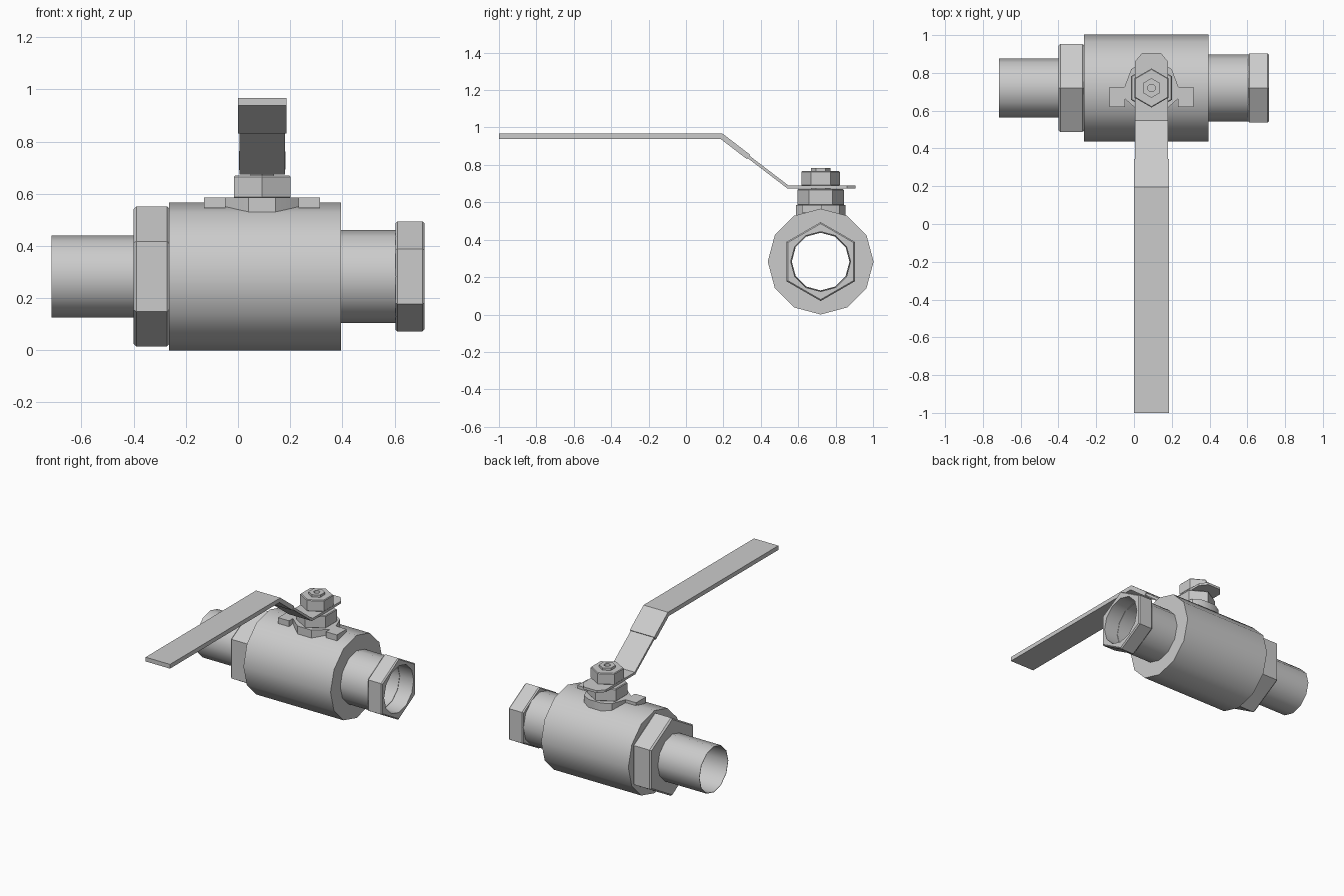
import bpy, bmesh, math
from mathutils import Vector

if "Cube" in bpy.data.objects:
    bpy.data.objects.remove(bpy.data.objects["Cube"])

CY, CZ = 0.72, 0.283      # pipe axis
SX = 0.0925               # stem centre in x
C30 = math.cos(math.pi / 6)


def finish(name, bm):
    bmesh.ops.recalc_face_normals(bm, faces=bm.faces[:])
    me = bpy.data.meshes.new(name)
    bm.to_mesh(me)
    bm.free()
    ob = bpy.data.objects.new(name, me)
    bpy.context.collection.objects.link(ob)
    return ob


def tube(name, axis, rings):
    """Closed hollow ring; each station is (position, radius, hexagonal?)."""
    bm = bmesh.new()
    loops = []
    for p, r, hexa in rings:
        loop = []
        for k in range(12):
            a = k * math.pi / 6
            q = r * C30 if hexa and k % 2 else r
            s, c = q * math.sin(a), q * math.cos(a)
            co = (p, CY + s, CZ + c) if axis == 'X' else (SX + s, CY + c, p)
            loop.append(bm.verts.new(co))
        loops.append(loop)
    for i, a in enumerate(loops):
        b = loops[(i + 1) % len(loops)]
        for k in range(12):
            j = (k + 1) % 12
            bm.faces.new((a[k], a[j], b[j], b[k]))
    return finish(name, bm)


def ring(name, axis, p0, p1, r, inner, hexa=False, bevel=0.0):
    rings = [(p0, inner, False), (p0, r - bevel, hexa)]
    if bevel:
        rings += [(p0 + bevel, r, hexa), (p1 - bevel, r, hexa)]
    rings += [(p1, r - bevel, hexa), (p1, inner, False)]
    return tube(name, axis, rings)


def prism(name, outline, z0, z1):
    bm = bmesh.new()
    f = bm.faces.new([bm.verts.new((x, y, z0)) for x, y in outline])
    ext = bmesh.ops.extrude_face_region(bm, geom=[f], use_keep_orig=True)
    vs = [v for v in ext['geom'] if isinstance(v, bmesh.types.BMVert)]
    bmesh.ops.translate(bm, vec=(0, 0, z1 - z0), verts=vs)
    return finish(name, bm)


def strip(name, stations, t):
    """Flat bar following (y, z, half width) with mitred bends."""
    bm = bmesh.new()
    pts = [Vector((y, z)) for y, z, _ in stations]
    secs = []
    for i, (y, z, w) in enumerate(stations):
        d0 = (pts[i] - pts[i - 1]).normalized() if i else (pts[1] - pts[0]).normalized()
        d1 = (pts[i + 1] - pts[i]).normalized() if i + 1 < len(pts) else d0
        m = (d0 + d1).normalized()
        n = Vector((-m.y, m.x)) * (t / 2 / m.dot(d0))
        secs.append([bm.verts.new((SX + sx * w, y + s * n.x, z + s * n.y))
                     for sx, s in ((-1, -1), (1, -1), (1, 1), (-1, 1))])
    for a, b in zip(secs, secs[1:]):
        for k in range(4):
            j = (k + 1) % 4
            bm.faces.new((a[k], a[j], b[j], b[k]))
    bm.faces.new(secs[0])
    bm.faces.new(secs[-1])
    return finish(name, bm)


# pipe run along x
ring("left_pipe", 'X', -0.715, -0.38, 0.157, 0.154)
ring("hex_collar", 'X', -0.40, -0.262, 0.268, 0.155, True, 0.01)
ring("valve_body", 'X', -0.265, 0.395, 0.283, 0.156)
ring("right_pipe", 'X', 0.39, 0.61, 0.178, 0.157)
ring("end_hex", 'X', 0.603, 0.715, 0.211, 0.160, True, 0.008)

# mounting boss, outlined on one side and mirrored about the stem
half = [(0.05, 0.853), (0.107, 0.82), (0.143, 0.725), (0.143, 0.665),
        (0.092, 0.62), (0.052, 0.588)]
outline = [(SX + x, y) for x, y in half] + [(SX - x, y) for x, y in reversed(half)]
prism("mounting_boss", outline, 0.50, 0.585)

# stop lugs
for s, side in ((-1, "left"), (1, "right")):
    xa, xb = SX + s * 0.14, SX + s * 0.2225
    prism(side + "_stop_lug", [(xa, 0.62), (xb, 0.62), (xb, 0.725), (xa, 0.725)],
          0.545, 0.585)

# stem and nuts
ring("packing_nut", 'Z', 0.583, 0.67, 0.125, 0.03, True, 0.005)
ring("lever_nut", 'Z', 0.688, 0.767, 0.103, 0.03, True, 0.005)
ring("stem", 'Z', 0.56, 0.783, 0.052, 0.02, True)

# lever with thicker grip sleeve
strip("lever", [(0.30, 0.869, 0.0875), (0.545, 0.682, 0.0875),
                (0.86, 0.682, 0.0875), (0.905, 0.682, 0.05)], 0.016)
strip("grip_sleeve", [(-1.0, 0.953, 0.0925), (0.19, 0.953, 0.0925),
                      (0.335, 0.842, 0.0925)], 0.029)

# smooth the round barrels, keep edges sharp
for ob in bpy.context.scene.objects:
    ob.select_set(True)
    bpy.context.view_layer.objects.active = ob
bpy.ops.object.shade_smooth_by_angle(angle=math.radians(35))
